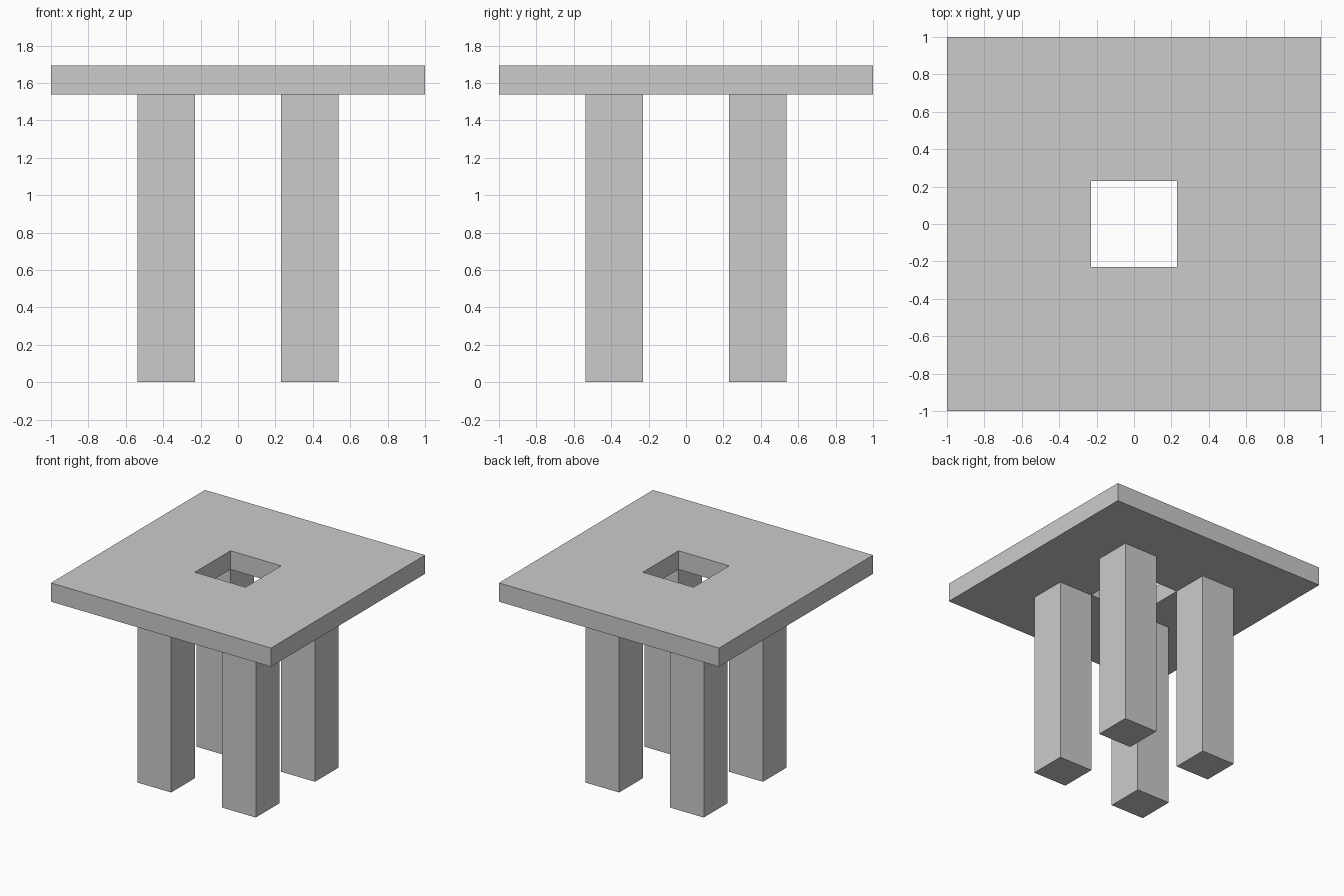
import bpy, bmesh

if "Cube" in bpy.data.objects:
    bpy.data.objects.remove(bpy.data.objects["Cube"])

U = 2 / 13                # the model follows a 13-unit grid
LEG_H, TOP_H = 10 * U, U
HOLE, OUTER = 1.5 * U, 1.0


def add_object(name, bm):
    bmesh.ops.recalc_face_normals(bm, faces=bm.faces)
    mesh = bpy.data.meshes.new(name)
    bm.to_mesh(mesh)
    bm.free()
    obj = bpy.data.objects.new(name, mesh)
    bpy.context.collection.objects.link(obj)
    return obj


# Square top with a square through-hole
bm = bmesh.new()
corners = [(-1, -1), (1, -1), (1, 1), (-1, 1)]
rings = [[bm.verts.new((sx * r, sy * r, z)) for sx, sy in corners]
         for r, z in ((OUTER, LEG_H), (OUTER, LEG_H + TOP_H),
                      (HOLE, LEG_H + TOP_H), (HOLE, LEG_H))]
for k in range(4):
    a, b = rings[k], rings[(k + 1) % 4]
    for i in range(4):
        j = (i + 1) % 4
        bm.faces.new((a[i], a[j], b[j], b[i]))
add_object("table_top", bm)

# Four square legs touching the hole corners
names = ["front_left_leg", "front_right_leg", "back_right_leg", "back_left_leg"]
for name, (sx, sy) in zip(names, corners):
    bm = bmesh.new()
    bmesh.ops.create_cube(bm, size=1)
    bmesh.ops.scale(bm, vec=(2 * U, 2 * U, LEG_H), verts=bm.verts)
    bmesh.ops.translate(bm, vec=(sx * 2.5 * U, sy * 2.5 * U, LEG_H / 2), verts=bm.verts)
    add_object(name, bm)
